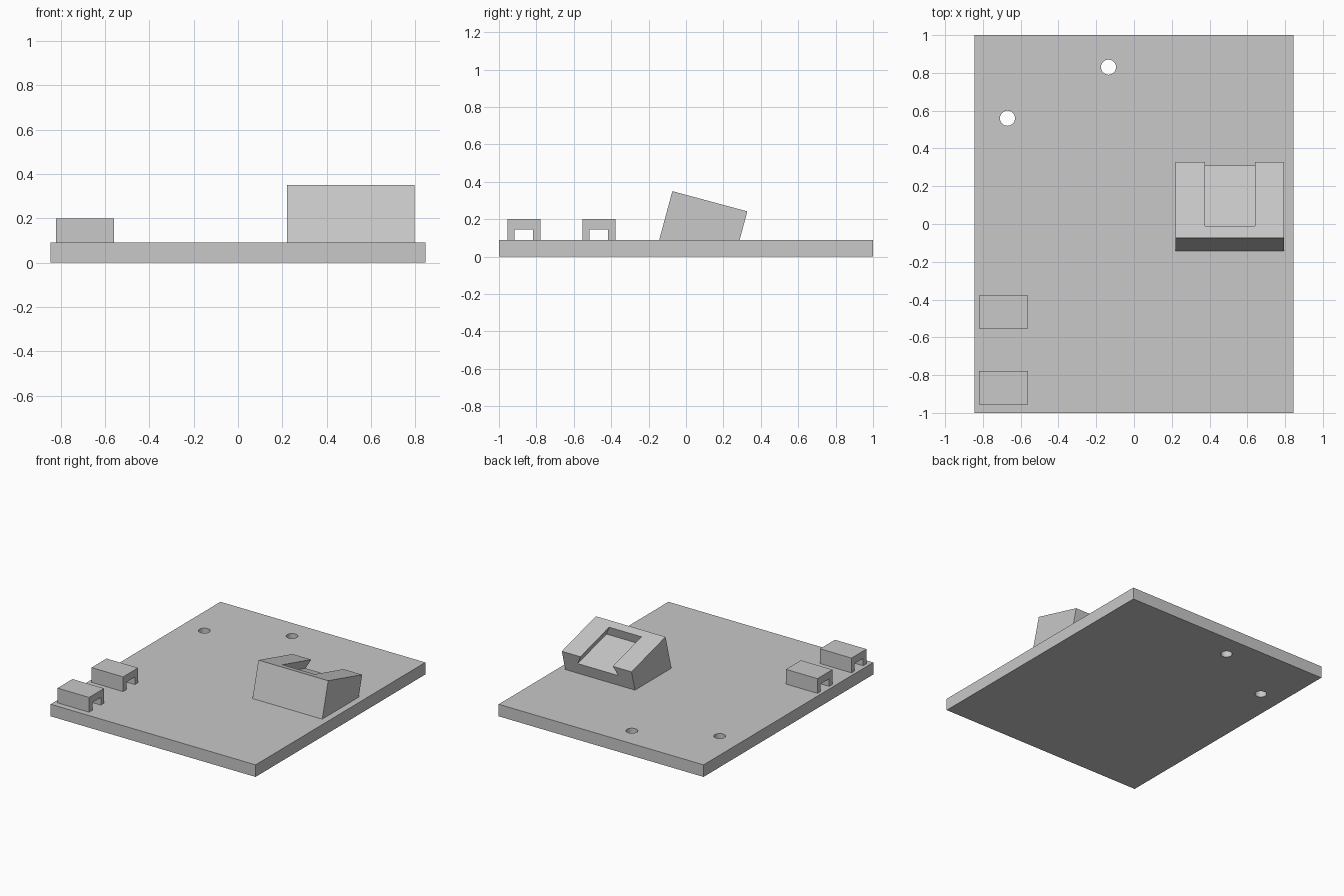
import bpy
import bmesh
import math
from mathutils import Matrix, Vector

cube = bpy.data.objects.get("Cube")
if cube:
    bpy.data.objects.remove(cube, do_unlink=True)

# Single plain grey material
grey = bpy.data.materials.new("plain grey")
grey.use_nodes = True
colour = (0.58, 0.58, 0.58, 1)
grey.diffuse_color = colour
grey.node_tree.nodes["Principled BSDF"].inputs["Base Color"].default_value = colour


def prism(name, profile, origin, u, v, w, length):
    """Extrude a 2D profile drawn on axes u, v by length along w."""
    origin, u, v, w = map(Vector, (origin, u, v, w))
    bm = bmesh.new()
    ring = [bm.verts.new(origin + u * a + v * b) for a, b in profile]
    face = bm.faces.new(ring)
    out = bmesh.ops.extrude_face_region(bm, geom=[face])
    moved = [g for g in out["geom"] if isinstance(g, bmesh.types.BMVert)]
    bmesh.ops.translate(bm, verts=moved, vec=w * length)
    bmesh.ops.recalc_face_normals(bm, faces=bm.faces)
    mesh = bpy.data.meshes.new(name)
    bm.to_mesh(mesh)
    bm.free()
    mesh.materials.append(grey)
    obj = bpy.data.objects.new(name, mesh)
    bpy.context.collection.objects.link(obj)
    return obj


def cut(target, cutter):
    """Subtract the cutter from the target, then discard it."""
    cutter.hide_render = True
    mod = target.modifiers.new("cut", "BOOLEAN")
    mod.operation = "DIFFERENCE"
    mod.solver = "EXACT"
    mod.object = cutter
    bpy.context.view_layer.objects.active = target
    bpy.ops.object.modifier_apply(modifier=mod.name)
    bpy.data.objects.remove(cutter, do_unlink=True)


X, Y, Z = (1, 0, 0), (0, 1, 0), (0, 0, 1)
TOP = 0.09

# Base plate with two round through holes
plate = prism("base_plate", [(-0.845, -1), (0.845, -1), (0.845, 1), (-0.845, 1)],
              (0, 0, 0), X, Y, Z, TOP)
for x, y in ((-0.135, 0.83), (-0.67, 0.56)):
    circle = [(0.04 * math.cos(math.tau * i / 32), 0.04 * math.sin(math.tau * i / 32))
              for i in range(32)]
    cut(plate, prism("hole_cutter", circle, (x, y, -0.1), X, Y, Z, 0.3))

# Two cable bridges: arches extruded along x
half, inner, height, opening = 0.088, 0.05, 0.11, 0.056
arch = [(-half, 0), (-half, height), (half, height), (half, 0),
        (inner, 0), (inner, opening), (-inner, opening), (-inner, 0)]
for name, y in (("front_bridge", -0.867), ("rear_bridge", -0.466)):
    prism(name, arch, (-0.82, y, TOP), Y, Z, X, 0.26)

# Tilted holder block
block = prism("tilted_holder", [(-0.143, TOP), (-0.073, 0.35), (0.328, 0.242), (0.287, TOP)],
              (0.22, 0, 0), Y, Z, X, 0.575)

# Dovetail slot in the holder, open at the back
tilt = math.radians(15)
along = Vector((0, math.cos(tilt), -math.sin(tilt)))
normal = Vector((0, math.sin(tilt), math.cos(tilt)))
start = Vector((0.508, -0.073, 0.35)) + along * 0.065
dovetail = [(-0.168, -0.07), (0.168, -0.07), (0.133, 0), (0.133, 0.05),
            (-0.133, 0.05), (-0.133, 0)]
cut(block, prism("slot_cutter", dovetail, start, X, normal, along, 0.5))
